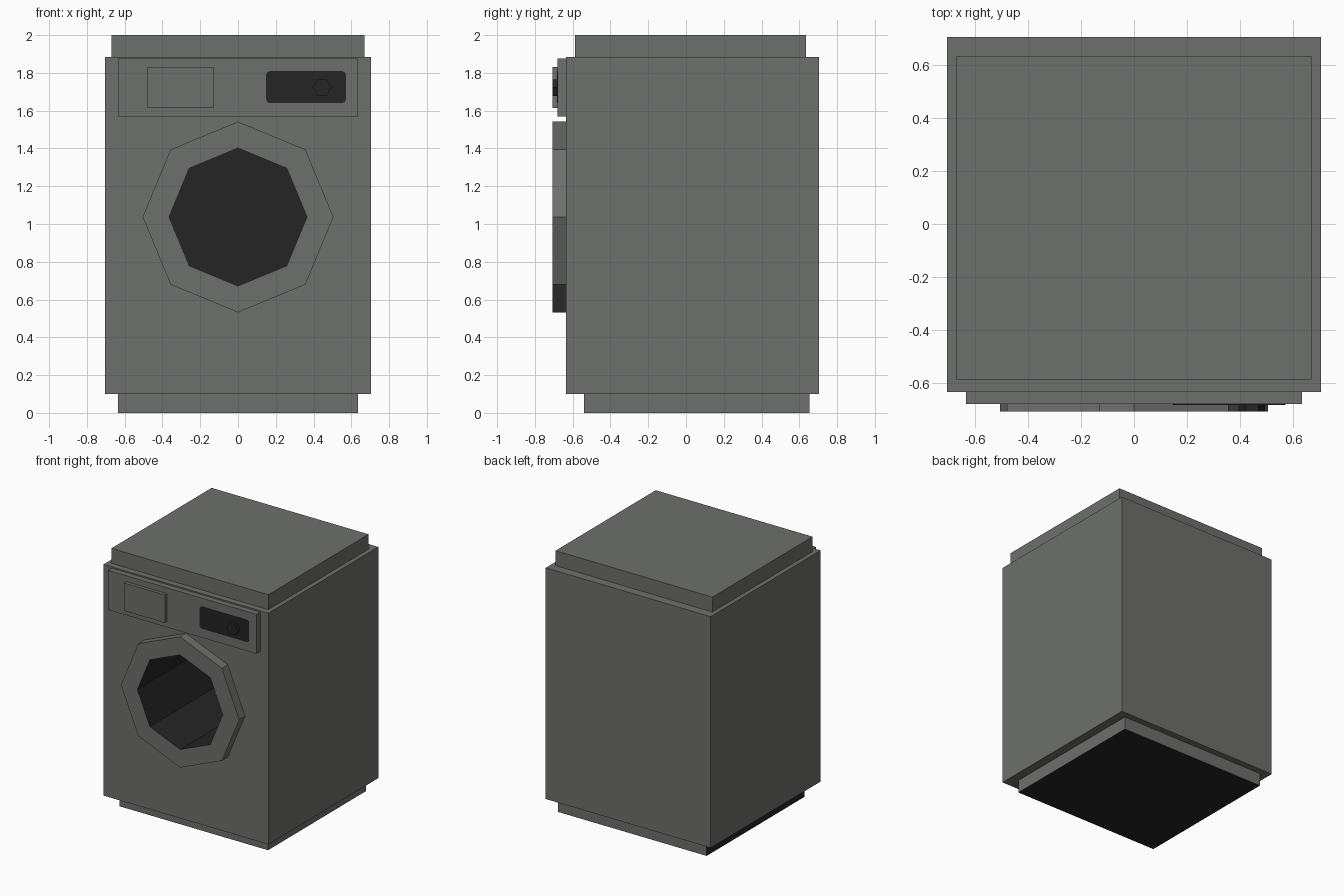
import bpy, bmesh, math
from mathutils import Vector

if "Cube" in bpy.data.objects:
    bpy.data.objects.remove(bpy.data.objects["Cube"])


def material(name, color):
    m = bpy.data.materials.new(name)
    m.diffuse_color = (*color, 1)
    m.use_nodes = True
    m.node_tree.nodes["Principled BSDF"].inputs["Base Color"].default_value = m.diffuse_color
    return m


GREY = material("warm grey", (0.155, 0.162, 0.15))
DARK = material("near black", (0.018, 0.018, 0.018))


def finish(bm, name, *mats):
    me = bpy.data.meshes.new(name)
    bm.to_mesh(me)
    bm.free()
    for m in mats:
        me.materials.append(m)
    ob = bpy.data.objects.new(name, me)
    bpy.context.collection.objects.link(ob)
    return ob


def box_mesh(x0, x1, y0, y1, z0, z1):
    bm = bmesh.new()
    bmesh.ops.create_cube(bm, size=1)
    for v in bm.verts:
        v.co = Vector(((x0 + x1) / 2 + v.co.x * (x1 - x0),
                       (y0 + y1) / 2 + v.co.y * (y1 - y0),
                       (z0 + z1) / 2 + v.co.z * (z1 - z0)))
    bm.normal_update()
    return bm


def ring(bm, n, r, cx, y, cz):
    return [bm.verts.new((cx + r * math.cos(math.tau * i / n), y,
                          cz + r * math.sin(math.tau * i / n))) for i in range(n)]


def bridge(bm, a, b):
    for i in range(len(a)):
        j = (i + 1) % len(a)
        bm.faces.new((a[i], a[j], b[j], b[i]))


DOOR_Z, R_OUT, R_IN = 1.037, 0.505, 0.365
FRONT = -0.635

# cabinet with an octagonal opening in the front
bm = box_mesh(-0.705, 0.705, FRONT, 0.705, 0.1, 1.885)
front = next(f for f in bm.faces if f.normal.y < -0.9)
edges = list(front.edges)
bmesh.ops.delete(bm, geom=[front], context='FACES_ONLY')
hole = ring(bm, 8, R_IN, 0, FRONT, DOOR_Z)
edges += [bm.edges.new((hole[i], hole[(i + 1) % 8])) for i in range(8)]
bmesh.ops.triangle_fill(bm, edges=edges, use_beauty=True, normal=(0, -1, 0))
bmesh.ops.recalc_face_normals(bm, faces=bm.faces)
finish(bm, "cabinet", GREY)

# door frame
bm = bmesh.new()
a = ring(bm, 8, R_OUT, 0, FRONT, DOOR_Z)
b = ring(bm, 8, R_OUT, 0, -0.707, DOOR_Z)
c = ring(bm, 8, R_IN, 0, -0.707, DOOR_Z)
bridge(bm, a, b)
bridge(bm, b, c)
for f in bm.faces:
    f.normal_update()
    mid = f.calc_center_median() - Vector((0, -0.6, DOOR_Z))
    if f.normal.dot(mid) < 0:
        f.normal_flip()
finish(bm, "door_frame", GREY)

# dark drum seen through the door
bm = bmesh.new()
a = ring(bm, 8, R_IN, 0, -0.707, DOOR_Z)
b = ring(bm, 8, R_IN, 0, 0.4, DOOR_Z)
bridge(bm, a, b)
bm.faces.new(b)
for f in bm.faces:
    f.normal_update()
    if f.normal.dot(f.calc_center_median() - Vector((0, -0.1, DOOR_Z))) > 0:
        f.normal_flip()
finish(bm, "drum", DARK)

# lid, control panel, detergent drawer
finish(box_mesh(-0.67, 0.67, -0.587, 0.635, 1.885, 2.0), "lid", GREY)
finish(box_mesh(-0.635, 0.635, -0.68, FRONT, 1.57, 1.875), "control_panel", GREY)
finish(box_mesh(-0.48, -0.13, -0.707, -0.68, 1.615, 1.83), "detergent_drawer", GREY)

# plinth, dark underneath
bm = box_mesh(-0.635, 0.635, -0.54, 0.655, 0, 0.1)
for f in bm.faces:
    f.material_index = 1 if f.normal.z < -0.5 or f.normal.x < -0.5 else 0
finish(bm, "plinth", GREY, DARK)

# display plate with rounded corners
bm = box_mesh(0.148, 0.572, -0.683, -0.68, 1.64, 1.81)
corners = [e for e in bm.edges
           if abs(e.verts[0].co.y - e.verts[1].co.y) > 0.001]
bmesh.ops.bevel(bm, geom=corners, offset=0.022, segments=2, profile=0.5, affect='EDGES')
finish(bm, "display", DARK)

# hexagonal knob
bm = bmesh.new()
a = ring(bm, 6, 0.05, 0.445, -0.68, 1.722)
b = ring(bm, 6, 0.05, 0.445, -0.707, 1.722)
bridge(bm, a, b)
bm.faces.new(a)
bm.faces.new(b)
bmesh.ops.recalc_face_normals(bm, faces=bm.faces)
finish(bm, "knob", DARK)
